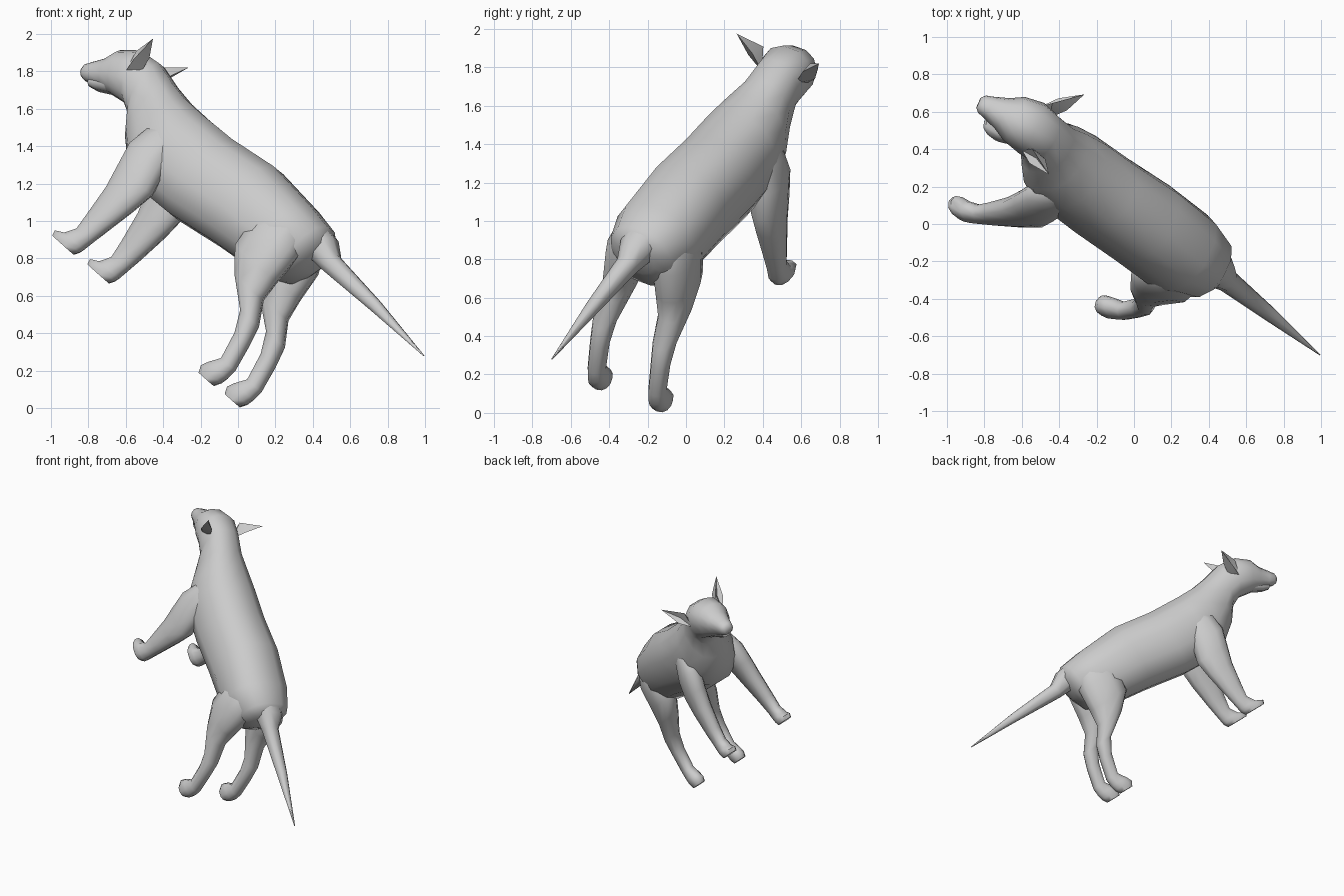
import bpy, bmesh, math
from mathutils import Vector

cube = bpy.data.objects.get("Cube")
if cube:
    bpy.data.objects.remove(cube, do_unlink=True)

# Animal's own axes in the leaning, climbing pose
FORWARD = Vector((-.648, .495, .583)).normalized()
LEFT = Vector((-.384, -.869, .314)).normalized()
UP = FORWARD.cross(LEFT).normalized()
MID = .315

coat = bpy.data.materials.new("grey coat")
coat.use_nodes = True
coat.diffuse_color = (.6, .6, .6, 1)
coat.node_tree.nodes["Principled BSDF"].inputs["Base Color"].default_value = (.6, .6, .6, 1)


def pose(a, b, c):
    return FORWARD * a + LEFT * (b + MID) + UP * c


def finish(name, bm, angle):
    bmesh.ops.recalc_face_normals(bm, faces=bm.faces)
    mesh = bpy.data.meshes.new(name)
    bm.to_mesh(mesh)
    bm.free()
    mesh.materials.append(coat)
    obj = bpy.data.objects.new(name, mesh)
    bpy.context.collection.objects.link(obj)
    bpy.ops.object.select_all(action='DESELECT')
    obj.select_set(True)
    bpy.context.view_layer.objects.active = obj
    bpy.ops.object.shade_smooth_by_angle(angle=math.radians(angle))


def loft(name, rings, sides=12, power=.85):
    """Skin rings of (forward, side, up, half length, half width, pitch)."""
    bm = bmesh.new()
    loops = []
    for a, b, c, h, w, pitch in rings:
        p = math.radians(pitch)
        loop = []
        for i in range(sides):
            t = math.tau * (i + .5) / sides
            s, k = math.sin(t), math.cos(t)
            v = h * math.copysign(abs(s) ** power, s)
            u = w * math.copysign(abs(k) ** power, k)
            loop.append(bm.verts.new(pose(a - math.sin(p) * v, b + u, c + math.cos(p) * v)))
        loops.append(loop)
    for lo, hi in zip(loops, loops[1:]):
        for i in range(sides):
            j = (i + 1) % sides
            bm.faces.new((lo[i], lo[j], hi[j], hi[i]))
    bm.faces.new(loops[0])
    bm.faces.new(loops[-1])
    finish(name, bm, 60)


# Trunk, neck and head: forward, belly height, back height, half width
trunk = [(.06, .80, 1.0, .11), (.115, .68, 1.055, .185), (.28, .61, 1.08, .24),
         (.6, .575, 1.105, .24), (.9, .53, 1.065, .235), (1.15, .52, 1.055, .23),
         (1.30, .59, 1.055, .2), (1.42, .68, 1.07, .155)]
rings = [(a, 0, (lo + hi) / 2, (hi - lo) / 2, w, 0) for a, lo, hi, w in trunk]
rings += [(1.53, 0, .94, .165, .135, -12), (1.635, 0, .95, .15, .147, -26),
          (1.73, 0, .908, .125, .128, -32), (1.785, 0, .865, .085, .09, -32),
          (1.85, 0, .82, .06, .062, -35), (1.885, 0, .797, .045, .05, -35),
          (1.9, 0, .785, .025, .03, -35)]
loft("body_and_head", rings, power=.87)

# Lower jaw
loft("jaw", [(1.68, 0, .855, .045, .085, -30), (1.78, 0, .8, .042, .058, -30),
             (1.825, 0, .777, .028, .04, -30)], 8)

# Tail
loft("tail", [(.22, 0, .97, .09, .12, 0), (.07, 0, .945, .09, .095, 10),
              (-.03, 0, .915, .06, .06, 5), (-.4, 0, .905, .037, .037, 0),
              (-.826, 0, .88, .003, .003, 0)], 8)

# Legs: height, back edge, front edge, distance from middle, half width
front_leg = [(.035, 1.065, 1.235, .245, .05), (.065, 1.045, 1.245, .245, .056),
             (.09, 1.04, 1.19, .245, .052), (.15, 1.03, 1.15, .243, .048),
             (.25, 1.01, 1.165, .237, .055), (.42, .98, 1.195, .222, .068),
             (.55, .965, 1.24, .207, .078), (.68, 1.01, 1.285, .185, .085),
             (.8, 1.05, 1.28, .15, .08), (.95, 1.1, 1.2, .1, .06)]
hind_leg = [(.012, -.075, .035, .182, .046), (.05, -.1, .055, .182, .055),
            (.09, -.11, .035, .182, .052), (.15, -.112, -.01, .182, .046),
            (.3, -.075, .03, .182, .05), (.41, -.038, .095, .18, .06),
            (.53, .05, .27, .172, .078), (.65, .065, .4, .158, .097),
            (.82, .08, .43, .14, .108), (.95, .14, .38, .11, .085),
            (1.02, .2, .3, .08, .05)]
for side, label in ((1, "left"), (-1, "right")):
    for name, leg in (("front_leg", front_leg), ("hind_leg", hind_leg)):
        loft(f"{label}_{name}", [((lo + hi) / 2, side * b, c, (hi - lo) / 2, w, 90)
                                 for c, lo, hi, b, w in leg], 10)

    # Pointed ear with a hollow front
    bm = bmesh.new()
    root, inner, outer, back, tip, hollow, base = [
        bm.verts.new(pose(a, side * b, c)) for a, b, c in
        ((1.63, .135, .95), (1.66, .14, 1.065), (1.605, .2, 1.025), (1.565, .15, 1.085),
         (1.572, .247, 1.178), (1.60, .165, 1.055), (1.57, .1, .98))]
    for face in ((root, inner, hollow), (inner, tip, hollow), (tip, outer, hollow),
                 (outer, root, hollow), (outer, tip, back), (tip, inner, back),
                 (outer, back, base), (back, inner, base), (inner, root, base),
                 (root, outer, base)):
        bm.faces.new(face)
    finish(f"{label}_ear", bm, 30)
